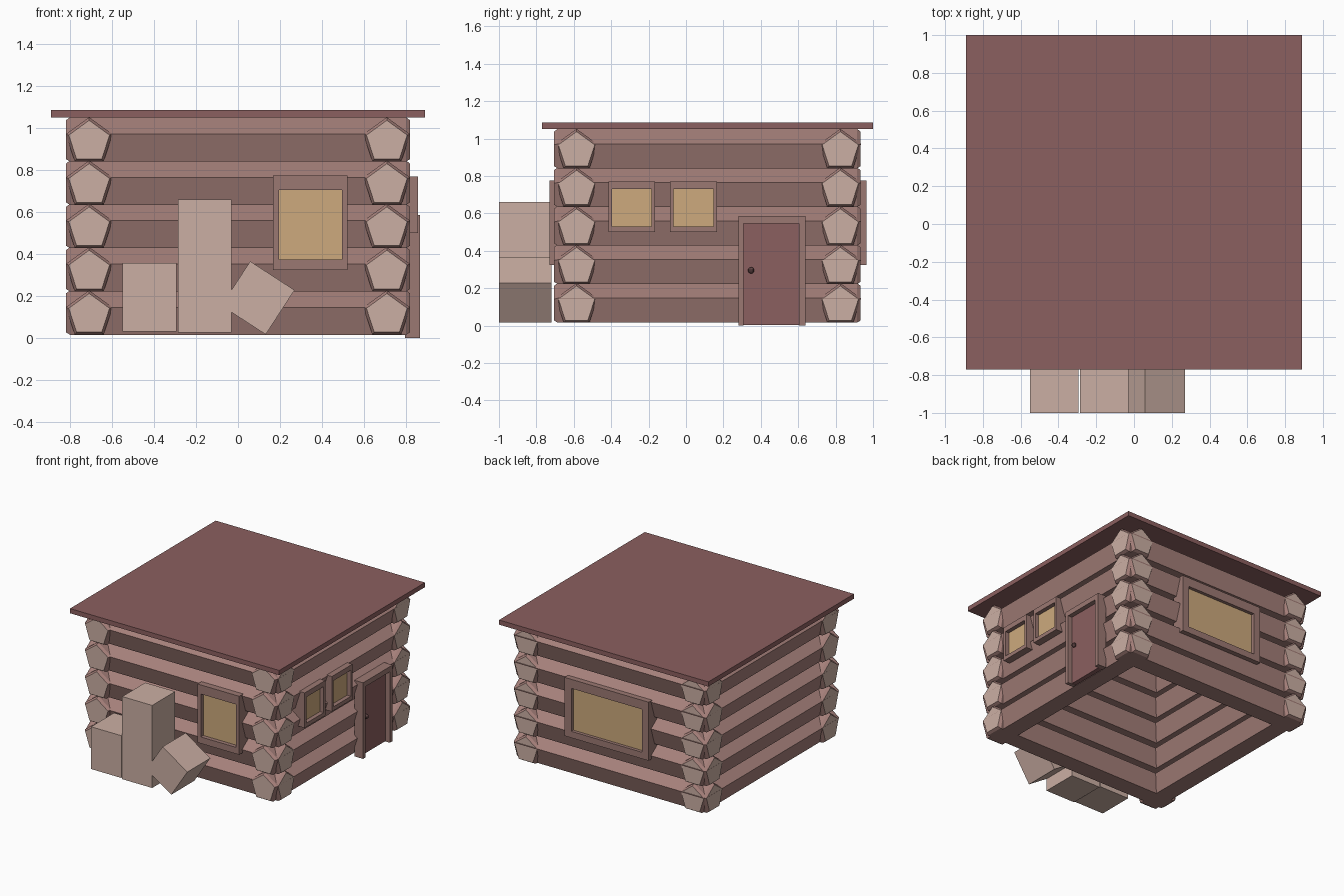
import bpy, bmesh
from math import cos, sin, tau, pi, radians
from mathutils import Vector, Matrix

if "Cube" in bpy.data.objects:
    bpy.data.objects.remove(bpy.data.objects["Cube"])


def mat(name, r, g, b):
    m = bpy.data.materials.new(name)
    m.diffuse_color = (r, g, b, 1)
    m.use_nodes = True
    m.node_tree.nodes["Principled BSDF"].inputs["Base Color"].default_value = m.diffuse_color
    return m


BARK = mat("bark", 0.38, 0.215, 0.195)
CUT = mat("cut_wood", 0.60, 0.43, 0.37)
TRIM = mat("trim", 0.33, 0.19, 0.17)
RED = mat("red_paint", 0.26, 0.115, 0.115)
GLASS = mat("lit_glass", 0.61, 0.40, 0.205)
METAL = mat("dark_metal", 0.12, 0.06, 0.06)


def finish(name, bm, *mats):
    bmesh.ops.recalc_face_normals(bm, faces=bm.faces)
    me = bpy.data.meshes.new(name)
    bm.to_mesh(me)
    bm.free()
    for m in mats:
        me.materials.append(m)
    ob = bpy.data.objects.new(name, me)
    bpy.context.collection.objects.link(ob)
    return ob


def add_box(bm, lo, hi):
    lo, hi = Vector(lo), Vector(hi)
    size = hi - lo
    m = Matrix.Translation((lo + hi) / 2) @ Matrix.Diagonal((*size, 1))
    bmesh.ops.create_cube(bm, size=1, matrix=m)


def box(name, lo, hi, m):
    bm = bmesh.new()
    add_box(bm, lo, hi)
    return finish(name, bm, m)


def log(name, axis, start, end, side, z):
    """Five-sided log with chamfered ends and pale cut faces."""
    bm = bmesh.new()
    rings = []
    for t, r in ((start, .102), (start + .02, .117), (end - .02, .117), (end, .102)):
        ring = []
        for i in range(5):
            a = pi / 2 + tau * i / 5
            s, h = side + r * cos(a), z + r * sin(a)
            ring.append(bm.verts.new((t, s, h) if axis == "x" else (s, t, h)))
        rings.append(ring)
    for a, b in zip(rings, rings[1:]):
        for i in range(5):
            j = (i + 1) % 5
            bm.faces.new((a[i], a[j], b[j], b[i]))
    for ring in (rings[0], rings[-1]):
        bm.faces.new(ring).material_index = 1
    return finish(name, bm, BARK, CUT)


def framed(name, facing, outer, inner, back, front, pane, pane_mat, pane_name):
    """Frame of four bars around a recessed pane; rects are (u0, u1, z0, z1)."""
    def pt(u, d, z):
        return (d, u, z) if facing == "x" else (u, d, z)

    def span(bm, u0, u1, z0, z1, d0, d1):
        a, b = pt(u0, d0, z0), pt(u1, d1, z1)
        add_box(bm, [min(p) for p in zip(a, b)], [max(p) for p in zip(a, b)])

    o, i = outer, inner
    bm = bmesh.new()
    span(bm, o[0], i[0], o[2], o[3], back, front)
    span(bm, i[1], o[1], o[2], o[3], back, front)
    span(bm, i[0], i[1], i[3], o[3], back, front)
    if i[2] - o[2] > .01:
        span(bm, i[0], i[1], o[2], i[2], back, front)
    finish(name, bm, TRIM)
    bm = bmesh.new()
    span(bm, *i, back, pane)
    finish(pane_name, bm, pane_mat)


# log walls
for k in range(5):
    z = .11 + .2062 * k
    for label, y in (("front", -.585), ("back", .825)):
        log(f"{label}_wall_log", "x", -.82, .82, y, z)
    for label, x in (("left", -.709), ("right", .709)):
        log(f"{label}_wall_log", "y", -.706, .934, x, z)

# flat roof
box("roof", (-.89, -.77, 1.051), (.89, 1.0, 1.087), RED)

# windows
framed("front_window_frame", "y", (.167, .522, .325, .775), (.195, .495, .375, .705),
       -.62, -.731, -.70, GLASS, "front_window_pane")
framed("back_window_frame", "y", (-.358, .358, .325, .775), (-.30, .30, .375, .705),
       .86, .965, .94, GLASS, "back_window_pane")
for c in (-.29, .04):
    framed("side_window_frame", "x", (c - .125, c + .125, .50, .77),
           (c - .106, c + .106, .53, .73), .75, .858, .826, GLASS, "side_window_pane")

# door and knob
framed("door_frame", "x", (.28, .64, 0, .585), (.308, .605, .004, .545),
       .795, .868, .832, RED, "door")
bm = bmesh.new()
bmesh.ops.create_uvsphere(bm, u_segments=10, v_segments=8, radius=.017,
                          matrix=Matrix.Translation((.848, .348, .295)))
finish("door_knob", bm, METAL)

# crates against the front wall
box("low_crate", (-.55, -1.0, .032), (-.293, -.72, .357), CUT)
box("tall_crate", (-.285, -1.0, .025), (-.03, -.72, .66), CUT)
tipped = box("tipped_crate", (-.126, -.14, -.126), (.126, .14, .126), CUT)
tipped.location = (.095, -.86, .191)
tipped.rotation_euler = (0, radians(33), 0)
